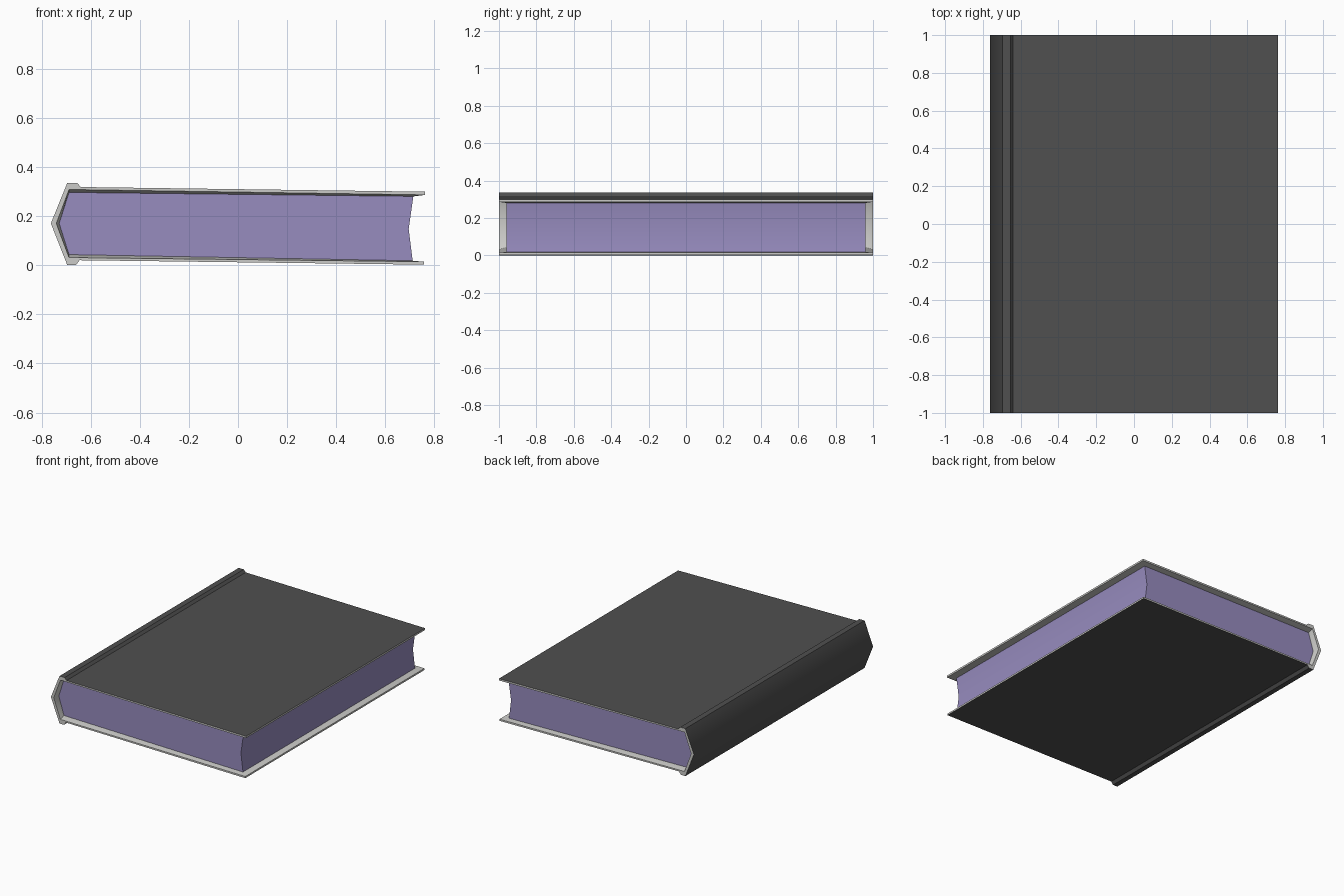
import bpy
import bmesh
import math

if "Cube" in bpy.data.objects:
    bpy.data.objects.remove(bpy.data.objects["Cube"], do_unlink=True)


def material(name, colour):
    mat = bpy.data.materials.new(name)
    mat.use_nodes = True
    mat.diffuse_color = (*colour, 1)
    mat.node_tree.nodes["Principled BSDF"].inputs["Base Color"].default_value = (*colour, 1)
    return mat


DARK = material("dark grey cover", (0.08, 0.08, 0.08))
LIGHT = material("light grey board", (0.6, 0.6, 0.58))
PURPLE = material("purple pages", (0.31, 0.262, 0.52))

# Profiles in x and z, from the top fore edge round the spine to the bottom fore edge
outer = [(0.762, 0.299), (-0.64, 0.318), (-0.655, 0.335), (-0.695, 0.335), (-0.762, 0.17),
         (-0.695, 0), (-0.66, 0), (-0.645, 0.02), (0.757, 0.002)]
rim = [(0.762, 0.286), (-0.688, 0.308), (-0.74, 0.17), (-0.688, 0.031), (0.757, 0.014)]
block = [(0.714, 0.28), (-0.688, 0.296), (-0.728, 0.17), (-0.688, 0.043), (0.711, 0.018)]
fore_edge = (0.695, 0.147)
COVER_Y, PAGE_Y = 1.0, 0.96


def ring(bm, profile, y):
    return [bm.verts.new((x, y, z)) for x, z in profile]


def strip(bm, a, b, index=0):
    for i in range(len(a) - 1):
        bm.faces.new((a[i], a[i + 1], b[i + 1], b[i])).material_index = index


def finish(bm, name, mats):
    bmesh.ops.recalc_face_normals(bm, faces=bm.faces)
    mesh = bpy.data.meshes.new(name)
    bm.to_mesh(mesh)
    bm.free()
    for mat in mats:
        mesh.materials.append(mat)
    obj = bpy.data.objects.new(name, mesh)
    bpy.context.collection.objects.link(obj)
    bpy.ops.object.select_all(action="DESELECT")
    obj.select_set(True)
    bpy.context.view_layer.objects.active = obj
    bpy.ops.object.shade_smooth_by_angle(angle=math.radians(47))


# Cover: dark outside, light cut edges and bevelled light lining
bm = bmesh.new()
out_f, out_b = (ring(bm, outer, s * COVER_Y) for s in (-1, 1))
rim_f, rim_b = (ring(bm, rim, s * COVER_Y) for s in (-1, 1))
in_f, in_b = (ring(bm, block, s * PAGE_Y) for s in (-1, 1))
strip(bm, out_f, out_b, 0)
strip(bm, in_f, in_b, 1)
for o, r, n in ((out_f, rim_f, in_f), (out_b, rim_b, in_b)):
    bm.faces.new(o + r[::-1]).material_index = 1
    strip(bm, r, n, 1)
for k in (0, -1):
    strip(bm, [out_f[k], rim_f[k], in_f[k]], [out_b[k], rim_b[k], in_b[k]], 1)
finish(bm, "cover", [DARK, LIGHT])

# Page block with a hollow fore edge
bm = bmesh.new()
front, back = (ring(bm, block + [fore_edge], s * PAGE_Y) for s in (-1, 1))
strip(bm, front + front[:1], back + back[:1])
bm.faces.new(front)
bm.faces.new(back)
finish(bm, "pages", [PURPLE])
